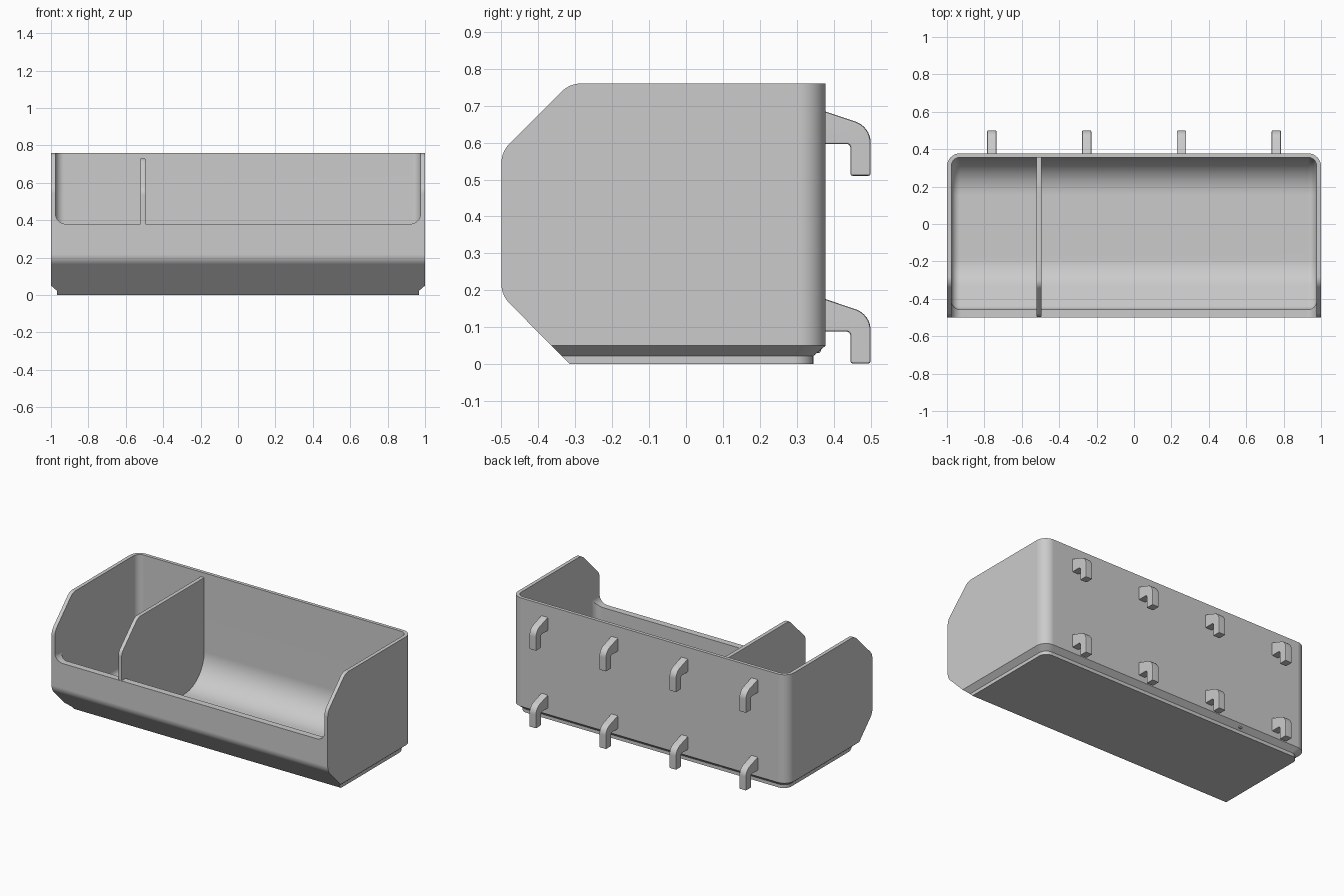
import bpy, bmesh, math
from mathutils import Vector

if "Cube" in bpy.data.objects:
    bpy.data.objects.remove(bpy.data.objects["Cube"], do_unlink=True)

GREY = (0.6, 0.6, 0.6, 1)
plastic = bpy.data.materials.new("grey plastic")
plastic.use_nodes = True
plastic.diffuse_color = GREY
plastic.node_tree.nodes["Principled BSDF"].inputs["Base Color"].default_value = GREY


def rounded(corners, steps=8):
    """Outline from (u, v, radius) corners, each rounded by a true arc."""
    out = []
    n = len(corners)
    for i, (u, v, r) in enumerate(corners):
        p = Vector((u, v))
        if r == 0:
            out.append(p)
            continue
        a = (Vector(corners[i - 1][:2]) - p).normalized()
        b = (Vector(corners[(i + 1) % n][:2]) - p).normalized()
        half = a.angle(b) / 2
        centre = p + (a + b).normalized() * (r / math.sin(half))
        start = (p + a * (r / math.tan(half)) - centre).normalized()
        end = (p + b * (r / math.tan(half)) - centre).normalized()
        for k in range(steps + 1):
            out.append(centre + start.slerp(end, k / steps) * r)
    return out


def loft(name, rings):
    """Closed solid through matching rings of 3D points."""
    bm = bmesh.new()
    loops = [[bm.verts.new(p) for p in ring] for ring in rings]
    n = len(loops[0])
    bm.faces.new(loops[0])
    bm.faces.new(loops[-1])
    for low, high in zip(loops, loops[1:]):
        for i in range(n):
            j = (i + 1) % n
            bm.faces.new((low[i], low[j], high[j], high[i]))
    bmesh.ops.recalc_face_normals(bm, faces=bm.faces)
    mesh = bpy.data.meshes.new(name)
    bm.to_mesh(mesh)
    bm.free()
    mesh.materials.append(plastic)
    obj = bpy.data.objects.new(name, mesh)
    bpy.context.collection.objects.link(obj)
    return obj


def side_prism(name, outline, x0, x1):
    return loft(name, [[(x, p.x, p.y) for p in outline] for x in (x0, x1)])


def apply_modifiers(obj):
    bpy.ops.object.select_all(action='DESELECT')
    obj.select_set(True)
    bpy.context.view_layer.objects.active = obj
    for mod in list(obj.modifiers):
        bpy.ops.object.modifier_apply(modifier=mod.name)


def bevel(obj, width, segments, angle):
    mod = obj.modifiers.new("round", 'BEVEL')
    mod.width, mod.segments = width, segments
    mod.limit_method, mod.angle_limit = 'ANGLE', math.radians(angle)
    apply_modifiers(obj)


def boolean(obj, other, operation):
    mod = obj.modifiers.new("cut", 'BOOLEAN')
    mod.operation, mod.object, mod.solver = operation, other, 'EXACT'
    apply_modifiers(obj)
    bpy.data.objects.remove(other, do_unlink=True)


def finish(obj):
    apply_modifiers(obj)
    bpy.ops.object.shade_smooth_by_angle(angle=math.radians(30))
    mod = obj.modifiers.new("flat faces", 'WEIGHTED_NORMAL')
    mod.keep_sharp = True


FRONT, BACK, TOP = -0.5, 0.378, 0.76


# Outer body: footprint with round back corners and a stepped foot
def footprint(z, inset):
    x, y = 1 - inset, BACK - inset
    r = 0.07 - inset * 0.5
    plan = rounded([(-x, FRONT - 0.1, 0), (x, FRONT - 0.1, 0), (x, y, r), (-x, y, r)])
    return [(p.x, p.y, z) for p in plan]


bin_body = loft("bin_body", [footprint(0, 0.033), footprint(0.022, 0.033),
                             footprint(0.05, 0), footprint(TOP, 0)])

# Side silhouette with sloped front corners
silhouette = rounded([(-0.315, 0, 0), (0.6, 0, 0), (0.6, TOP, 0),
                      (-0.315, TOP, 0.075), (FRONT, 0.575, 0.075), (FRONT, 0.187, 0.075)])
boolean(bin_body, side_prism("silhouette_cutter", silhouette, -1.2, 1.2), 'INTERSECT')

# Hollow interior with a curved floor
hollow = rounded([(-0.27, 0.045, 0.2), (0.356, 0.045, 0.2), (0.356, 1.0, 0),
                  (-0.457, 1.0, 0), (-0.457, 0.23, 0.06)])
cavity = side_prism("cavity_cutter", hollow, -0.976, 0.976)
bevel(cavity, 0.045, 6, 80)
boolean(bin_body, cavity, 'DIFFERENCE')

# Open front above the lip
gap = rounded([(-0.976, 0.38, 0.055), (0.976, 0.38, 0.055), (0.976, 1.1, 0), (-0.976, 1.1, 0)])
opening = loft("opening_cutter", [[(p.x, y, p.y) for p in gap] for y in (-0.7, -0.4)])
boolean(bin_body, opening, 'DIFFERENCE')
finish(bin_body)

# Divider plate
plate = rounded([(-0.3, 0.03, 0), (0.365, 0.03, 0), (0.365, 0.73, 0),
                 (-0.325, 0.73, 0.06), (-0.497, 0.56, 0.06), (-0.497, 0.22, 0)])
divider = side_prism("divider", plate, -0.522, -0.494)
bevel(divider, 0.006, 2, 40)
finish(divider)

# Two rows of hanging hooks
hook = rounded([(0.36, 0.69, 0), (0.5, 0.643, 0.06), (0.5, 0.51, 0),
                (0.445, 0.51, 0), (0.445, 0.596, 0.01), (0.36, 0.596, 0)])
for row, drop in (("upper", 0), ("lower", 0.508)):
    for i in range(4):
        x = -0.76 + i * 0.507
        outline = [p - Vector((0, drop)) for p in hook]
        peg = side_prism(f"{row}_hook_{i + 1}", outline, x - 0.025, x + 0.025)
        bevel(peg, 0.006, 2, 40)
        finish(peg)
